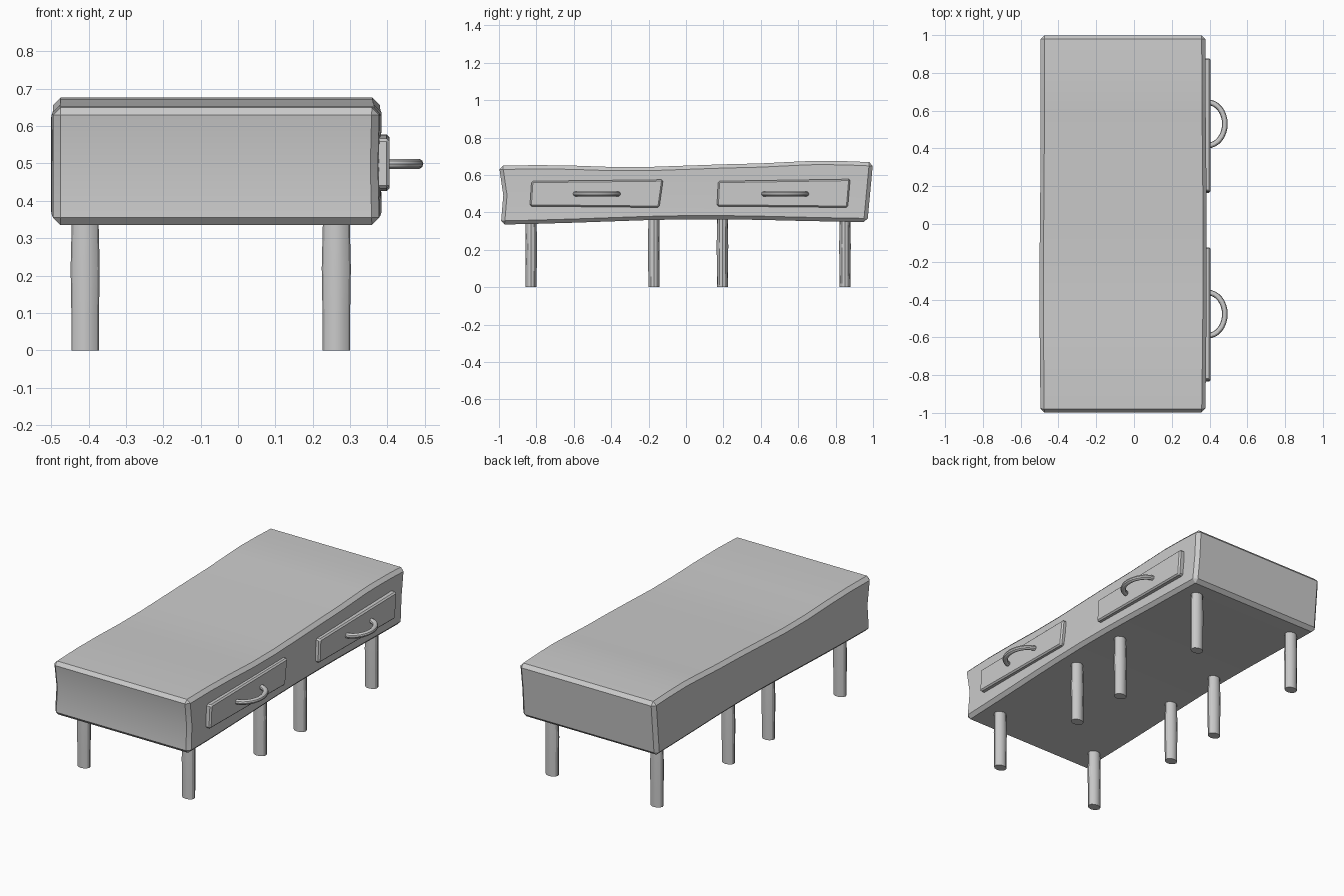
import bpy, bmesh
from math import sin, cos, pi, radians

if "Cube" in bpy.data.objects:
    bpy.data.objects.remove(bpy.data.objects["Cube"])


def finish(bm, name, bevel=0.0):
    """Chamfer the sharp edges, make the object and shade it."""
    bmesh.ops.recalc_face_normals(bm, faces=bm.faces[:])
    if bevel:
        sharp = [e for e in bm.edges if e.calc_face_angle(0) > radians(45)]
        bmesh.ops.bevel(bm, geom=sharp, offset=bevel, segments=1,
                        affect='EDGES', clamp_overlap=True)
    me = bpy.data.meshes.new(name)
    bm.to_mesh(me)
    bm.free()
    ob = bpy.data.objects.new(name, me)
    bpy.context.collection.objects.link(ob)
    bpy.ops.object.select_all(action='DESELECT')
    ob.select_set(True)
    bpy.context.view_layer.objects.active = ob
    bpy.ops.object.shade_smooth_by_angle(angle=radians(32))
    return ob


def bridge(bm, a, b, closed=True):
    n = len(a)
    for i in range(n if closed else n - 1):
        j = (i + 1) % n
        bm.faces.new((a[i], a[j], b[j], b[i]))


# Wavy table body, lofted along y: y bottom, y middle, y top, z bottom, z top, x left, x right
stations = [
    (-0.99, -0.977, -1.00, 0.335, 0.649, -0.495, 0.378),
    (-0.80, -0.80, -0.80, 0.339, 0.653, -0.497, 0.381),
    (-0.60, -0.60, -0.60, 0.345, 0.650, -0.499, 0.383),
    (-0.40, -0.40, -0.40, 0.352, 0.643, -0.500, 0.385),
    (-0.20, -0.20, -0.20, 0.359, 0.643, -0.500, 0.385),
    (0.00, 0.00, 0.00, 0.363, 0.650, -0.498, 0.385),
    (0.20, 0.20, 0.20, 0.363, 0.657, -0.496, 0.384),
    (0.40, 0.40, 0.40, 0.360, 0.662, -0.495, 0.382),
    (0.60, 0.60, 0.60, 0.355, 0.672, -0.495, 0.380),
    (0.70, 0.70, 0.70, 0.353, 0.676, -0.495, 0.380),
    (0.85, 0.85, 0.85, 0.350, 0.674, -0.495, 0.379),
    (0.97, 0.985, 1.00, 0.348, 0.668, -0.495, 0.378),
]
bm = bmesh.new()
rings = []
for yb, ym, yt, zb, zt, xl, xr in stations:
    zm = (zb + zt) / 2
    pts = [(xl, yb, zb), (xr, yb, zb), (xr - 0.004, ym, zm),
           (xr, yt, zt), (xl, yt, zt), (xl, ym, zm)]
    rings.append([bm.verts.new(p) for p in pts])
for a, b in zip(rings, rings[1:]):
    bridge(bm, a, b)
for r in (rings[0], rings[-1]):
    bm.faces.new((r[0], r[1], r[2], r[5]))
    bm.faces.new((r[5], r[2], r[3], r[4]))
finish(bm, "table_body", 0.02)

# Slightly skewed drawer fronts (corners in y, z)
drawers = {
    "drawer_front_a": [(-0.835, 0.433), (-0.143, 0.426), (-0.122, 0.575), (-0.826, 0.567)],
    "drawer_front_b": [(0.165, 0.433), (0.865, 0.426), (0.878, 0.578), (0.172, 0.567)],
}
for name, corners in drawers.items():
    bm = bmesh.new()
    back = [bm.verts.new((0.36, y, z)) for y, z in corners]
    front = [bm.verts.new((0.406, y, z)) for y, z in corners]
    bridge(bm, back, front)
    bm.faces.new(back)
    bm.faces.new(front)
    finish(bm, name, 0.008)

# Curved drawer handles: tube swept round half an ellipse
for name, yc in (("drawer_handle_a", -0.477), ("drawer_handle_b", 0.53)):
    bm = bmesh.new()
    rings = []
    for i in range(17):
        t = -pi / 2 + pi * i / 16
        ring = []
        for k in range(10):
            a = 2 * pi * k / 10
            r = 0.015 * cos(a)
            ring.append(bm.verts.new((0.391 + (0.090 + r) * cos(t),
                                      yc + (0.114 + r) * sin(t),
                                      0.499 + 0.014 * sin(a))))
        rings.append(ring)
    for a, b in zip(rings, rings[1:]):
        bridge(bm, a, b)
    bm.faces.new(rings[0])
    bm.faces.new(rings[-1])
    finish(bm, name)

# Eight slightly uneven round legs (z, radius x, radius y)
leg_profile = [(0.0, 0.037, 0.029), (0.10, 0.037, 0.030), (0.22, 0.039, 0.031),
               (0.30, 0.037, 0.030), (0.38, 0.035, 0.029)]
for row, x in (("left", -0.409), ("right", 0.263)):
    for n, y in enumerate((-0.828, -0.172, 0.195, 0.850)):
        bm = bmesh.new()
        rings = [[bm.verts.new((x + rx * cos(2 * pi * k / 12),
                                y + ry * sin(2 * pi * k / 12), z))
                  for k in range(12)] for z, rx, ry in leg_profile]
        for a, b in zip(rings, rings[1:]):
            bridge(bm, a, b)
        bm.faces.new(rings[0])
        bm.faces.new(rings[-1])
        finish(bm, f"leg_{row}_{n + 1}")
